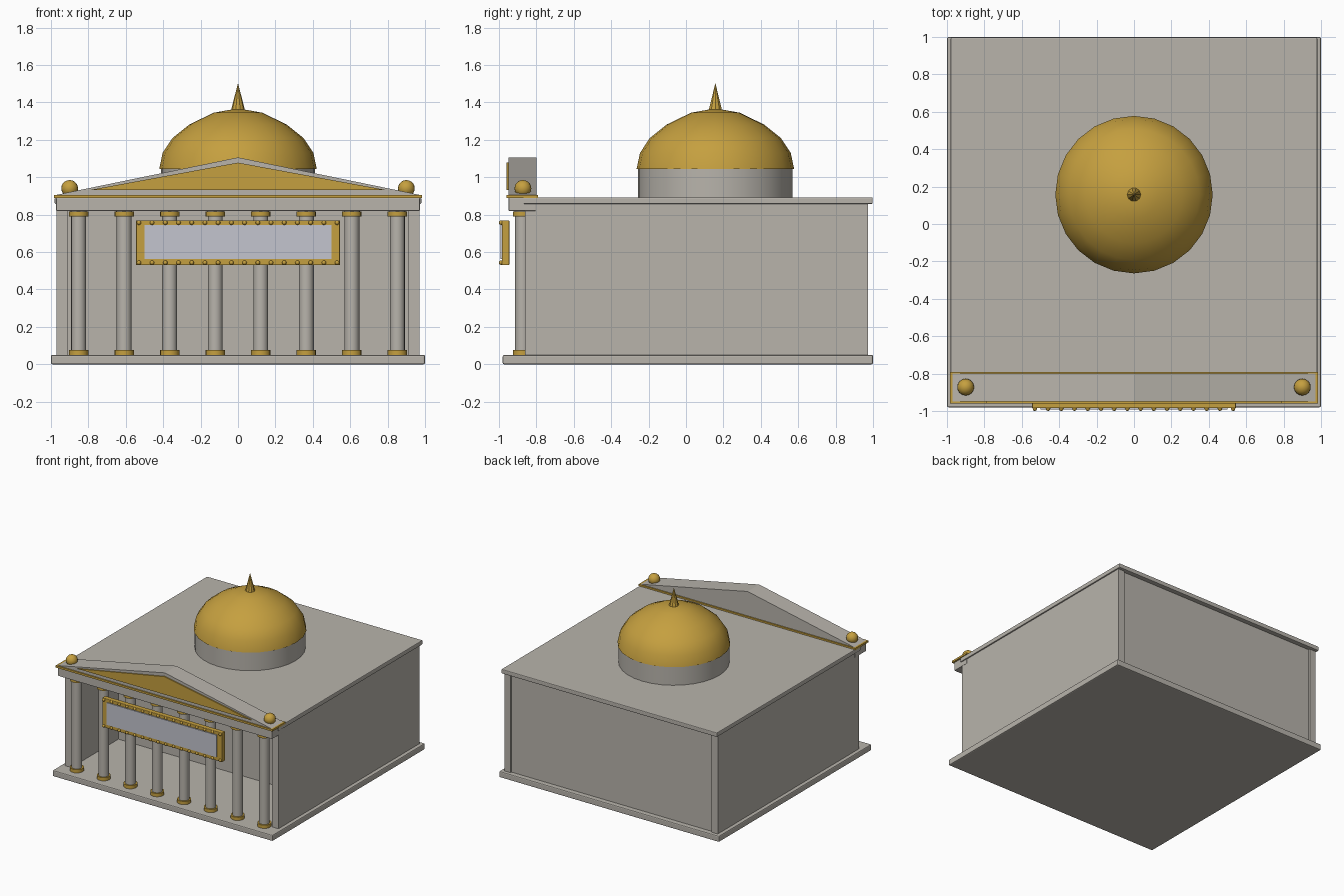
import bpy, math

cube = bpy.data.objects.get("Cube")
if cube:
    bpy.data.objects.remove(cube, do_unlink=True)


def material(name, rgb):
    m = bpy.data.materials.new(name)
    m.use_nodes = True
    m.diffuse_color = (*rgb, 1)
    m.node_tree.nodes["Principled BSDF"].inputs["Base Color"].default_value = (*rgb, 1)
    return m


STONE = material("warm grey stone", (0.48, 0.455, 0.41))
GOLD = material("gold", (0.56, 0.35, 0.05))
PANEL = material("pale blue grey", (0.55, 0.56, 0.62))


def build(name, verts, faces, mat):
    mesh = bpy.data.meshes.new(name)
    mesh.from_pydata(verts, [], faces)
    mesh.materials.append(mat)
    ob = bpy.data.objects.new(name, mesh)
    bpy.context.collection.objects.link(ob)
    return ob


def smooth(ob, angle=40):
    bpy.ops.object.select_all(action='DESELECT')
    ob.select_set(True)
    bpy.context.view_layer.objects.active = ob
    bpy.ops.object.shade_smooth_by_angle(angle=math.radians(angle))


def prism(name, outline, y0, y1, mat, bevel=0):
    """Extrude an (x, z) outline, counter-clockwise from the front, from y0 back to y1."""
    n = len(outline)
    verts = [(x, y, z) for y in (y0, y1) for x, z in outline]
    faces = [list(range(n)), list(range(2 * n - 1, n - 1, -1))]
    faces += [[i, i + n, (i + 1) % n + n, (i + 1) % n] for i in range(n)]
    ob = build(name, verts, faces, mat)
    if bevel:
        mod = ob.modifiers.new("soft edge", 'BEVEL')
        mod.width, mod.segments = bevel, 2
    return ob


def box(name, x0, x1, y0, y1, z0, z1, mat, bevel=0):
    return prism(name, [(x0, z0), (x1, z0), (x1, z1), (x0, z1)], y0, y1, mat, bevel)


def lathe(name, profile, x, y, mat, sides=16, angle=40):
    """Spin an (r, z) profile, listed from bottom to top, around a vertical axis."""
    verts = [(x + r * math.cos(2 * math.pi * k / sides),
              y + r * math.sin(2 * math.pi * k / sides), z)
             for r, z in profile for k in range(sides)]
    faces = [list(range(sides - 1, -1, -1))]
    for j in range(len(profile) - 1):
        for k in range(sides):
            a, b = j * sides + k, j * sides + (k + 1) % sides
            faces.append([a, b, b + sides, a + sides])
    top = (len(profile) - 1) * sides
    faces.append(list(range(top, top + sides)))
    ob = build(name, verts, faces, mat)
    if angle:
        smooth(ob, angle)
    return ob


def ball(name, x, y, z, r, mat, segs, rings):
    bpy.ops.mesh.primitive_uv_sphere_add(segments=segs, ring_count=rings, radius=r, location=(x, y, z))
    ob = bpy.context.object
    ob.name = name
    ob.data.materials.append(mat)
    smooth(ob, 60)
    return ob


# Base, hall and roof
box("base_slab", -1, 1, -0.98, 1, 0, 0.05, STONE, 0.008)
box("main_hall", -0.92, 0.92, -0.25, 0.96, 0.05, 0.86, STONE)
for side, s in (("left", 1), ("right", -1)):
    a, b = sorted((0.912 * s, 0.97 * s))
    box(side + "_side_wall", a, b, -0.86, 0.973, 0.05, 0.86, STONE)
box("roof_slab", -0.98, 0.98, -0.87, 0.998, 0.857, 0.893, STONE, 0.006)

# Portico beam, gold cornice and gable
box("entablature", -0.972, 0.972, -0.948, -0.803, 0.82, 0.89, STONE, 0.003)
box("gold_cornice", -0.985, 0.985, -0.96, -0.79, 0.89, 0.906, GOLD)
prism("pediment", [(-0.97, 0.906), (0.97, 0.906), (0, 1.106)], -0.95, -0.8, STONE)
prism("pediment_panel", [(-0.79, 0.932), (0.79, 0.932), (0, 1.078)], -0.959, -0.94, GOLD)
for side, s in (("left", 1), ("right", -1)):
    ball(side + "_cornice_ball", 0.9 * s, -0.872, 0.94, 0.045, GOLD, 16, 10)

# Colonnade
for i in range(8):
    x = -0.852 + i * 1.704 / 7
    lathe(f"column_shaft_{i + 1}", [(0.04, 0.06), (0.04, 0.81)], x, -0.874, STONE)
    for part, z in (("base", 0.05), ("capital", 0.79)):
        lathe(f"column_{part}_{i + 1}", [(0.052, z), (0.052, z + 0.027)], x, -0.874, GOLD)
    lathe(f"column_neck_{i + 1}", [(0.043, 0.81), (0.043, 0.825)], x, -0.874, STONE)

# Hanging panel with studded frame
box("sign_frame", -0.545, 0.545, -0.985, -0.945, 0.53, 0.77, GOLD, 0.004)
box("sign_panel", -0.5, 0.5, -0.993, -0.984, 0.562, 0.744, PANEL)
for row, z in (("lower", 0.543), ("upper", 0.757)):
    for i in range(16):
        ball(f"{row}_stud_{i + 1}", -0.53 + i * 1.06 / 15, -0.988, z, 0.012, GOLD, 8, 6)

# Drum, dome and spire
DOME_Y = 0.157
lathe("dome_drum", [(0.413, 0.88), (0.413, 1.045)], 0, DOME_Y, STONE, 32)
dome = [(0.421, 1.045), (0.403, 1.13), (0.35, 1.21), (0.26, 1.282),
        (0.13, 1.345), (0.04, 1.361)]
lathe("dome", dome, 0, DOME_Y, GOLD, 24, 50)
lathe("spire", [(0.038, 1.355), (0.001, 1.5)], 0, DOME_Y, GOLD, 10, 0)
